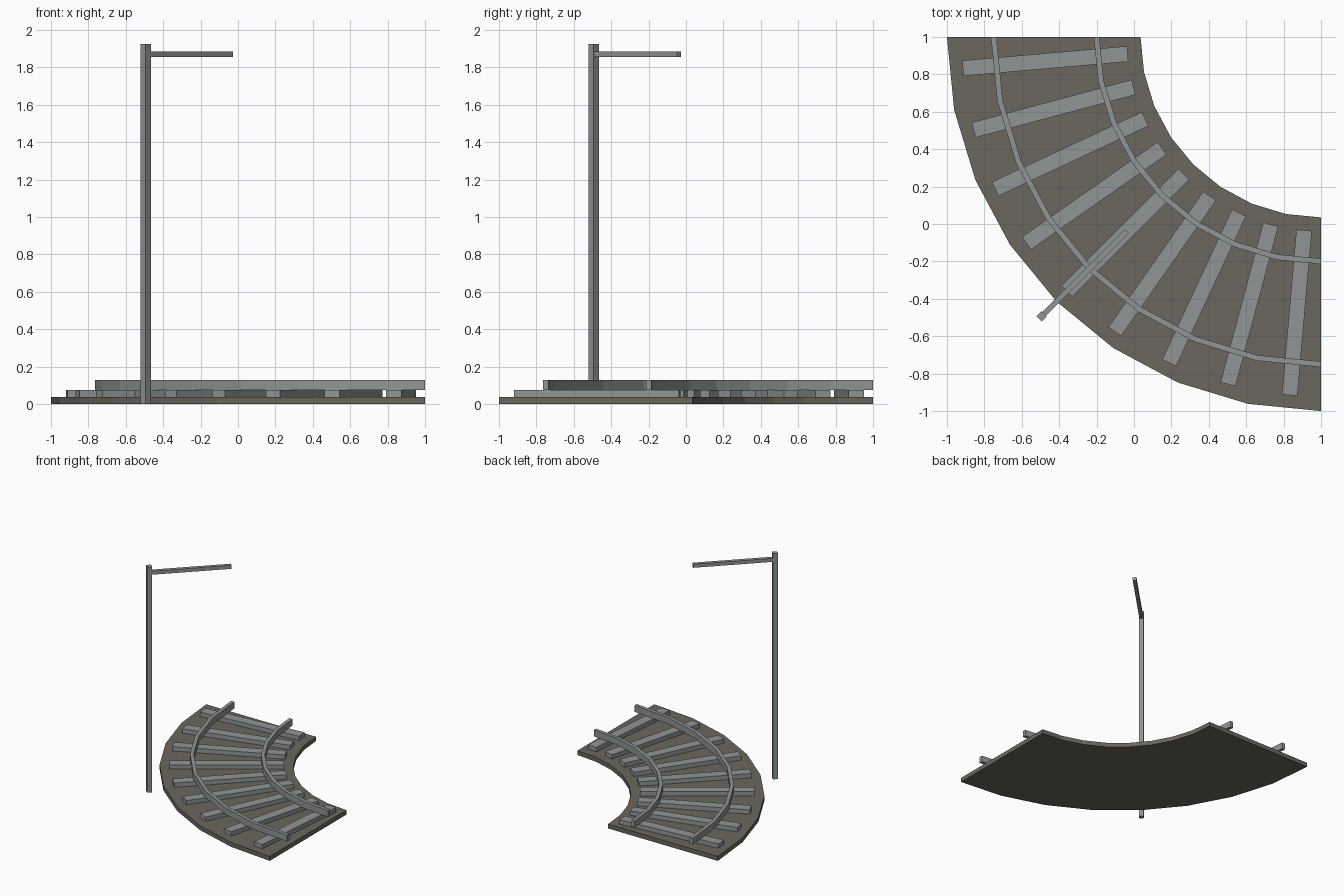
import bpy
import bmesh
from math import cos, sin, pi, radians
from mathutils import Matrix, Vector

cube = bpy.data.objects.get("Cube")
if cube:
    bpy.data.objects.remove(cube, do_unlink=True)

CENTRE = Vector((1, 1, 0))   # centre of the curve
SEGMENTS = 8


def make_material(name, rgb):
    mat = bpy.data.materials.new(name)
    mat.use_nodes = True
    mat.diffuse_color = (*rgb, 1)
    mat.node_tree.nodes["Principled BSDF"].inputs["Base Color"].default_value = (*rgb, 1)
    return mat


gravel = make_material("gravel brown", (0.145, 0.132, 0.112))
steel = make_material("steel grey", (0.28, 0.302, 0.302))


def finish(name, bm, mat):
    bmesh.ops.recalc_face_normals(bm, faces=bm.faces)
    mesh = bpy.data.meshes.new(name)
    bm.to_mesh(mesh)
    bm.free()
    mesh.materials.append(mat)
    obj = bpy.data.objects.new(name, mesh)
    bpy.context.collection.objects.link(obj)
    return obj


def arc_strip(name, inner, outer, low, high, mat):
    """Quarter ring with a rectangular section and capped ends."""
    bm = bmesh.new()
    rings = []
    for i in range(SEGMENTS + 1):
        a = pi + i * pi / 2 / SEGMENTS
        section = [(inner, low), (outer, low), (outer, high), (inner, high)]
        rings.append([bm.verts.new(CENTRE + Vector((r * cos(a), r * sin(a), z)))
                      for r, z in section])
    for a, b in zip(rings, rings[1:]):
        for k in range(4):
            n = (k + 1) % 4
            bm.faces.new((a[k], a[n], b[n], b[k]))
    bm.faces.new(rings[0])
    bm.faces.new(rings[-1])
    return finish(name, bm, mat)


def box(name, centre, size, angle, mat):
    bm = bmesh.new()
    matrix = (Matrix.Translation(centre) @ Matrix.Rotation(angle, 4, "Z")
              @ Matrix.Diagonal((*size, 1)))
    bmesh.ops.create_cube(bm, size=1, matrix=matrix)
    return finish(name, bm, mat)


# Track bed and the two rails
arc_strip("track_bed", 0.965, 2.0, 0, 0.038, gravel)
arc_strip("inner_rail", 1.185, 1.215, 0.075, 0.13, steel)
arc_strip("outer_rail", 1.735, 1.765, 0.075, 0.13, steel)

# Sleepers fanned around the curve
for i in range(9):
    a = radians(185 + 10 * i)
    pos = CENTRE + Vector((1.48 * cos(a), 1.48 * sin(a), 0.0565))
    box(f"sleeper_{i + 1}", pos, (0.885, 0.083, 0.037), a, steel)

# Overhead line pole and its arm reaching over the track
diagonal = Vector((1, 1, 0)).normalized()
base = Vector((-0.494, -0.494, 0))
box("pole", base + Vector((0, 0, 0.963)), (0.039, 0.039, 1.926), pi / 4, steel)
box("pole_arm", base + diagonal * 0.332 + Vector((0, 0, 1.87)),
    (0.626, 0.03, 0.03), pi / 4, steel)
